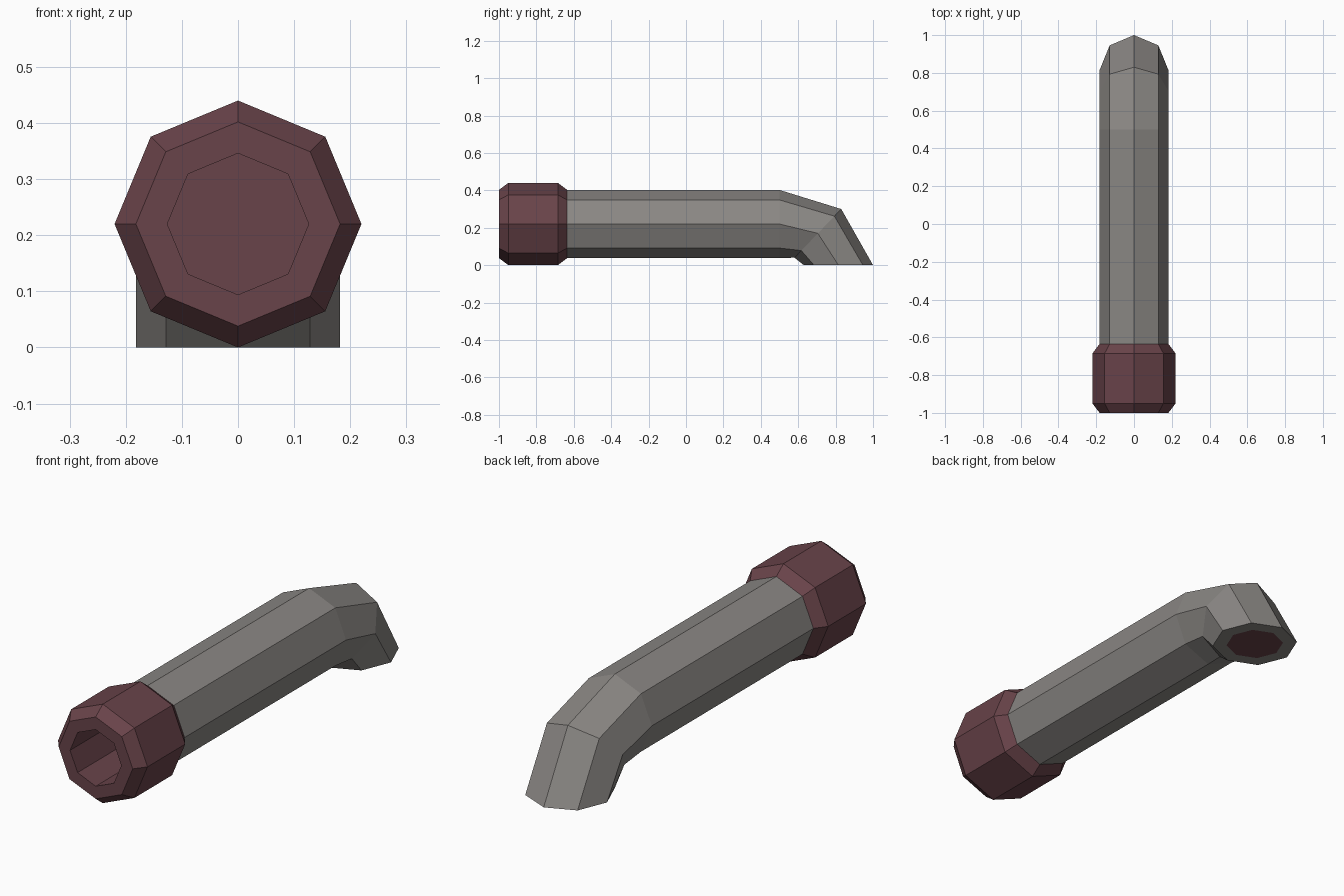
import bpy, bmesh
from math import sin, cos, pi
from mathutils import Vector

cube = bpy.data.objects.get("Cube")
if cube:
    bpy.data.objects.remove(cube, do_unlink=True)

SIDES = 8
AXIS_Z = 0.22


def material(name, rgb):
    m = bpy.data.materials.new(name)
    m.use_nodes = True
    m.diffuse_color = (*rgb, 1)
    m.node_tree.nodes["Principled BSDF"].inputs["Base Color"].default_value = (*rgb, 1)
    return m


grey = material("warm grey", (0.255, 0.242, 0.23))
maroon = material("dark maroon", (0.14, 0.056, 0.067))


def ring(y, z, half_width, tilt):
    """Octagon centred at (0, y, z); tilt is the offset from centre to its top corner."""
    return [Vector((half_width * sin(a), y + tilt[0] * cos(a), z + tilt[1] * cos(a)))
            for a in (2 * pi * i / SIDES for i in range(SIDES))]


def upright(y, radius):
    return ring(y, AXIS_Z, radius, (0, radius))


def loft(name, rings, mats, cap_start=False, cap_end=False, end_material=0):
    """Skin a run of octagons, with optional caps on the first and last."""
    bm = bmesh.new()
    loops = [[bm.verts.new(p) for p in r] for r in rings]
    for a, b in zip(loops, loops[1:]):
        for i in range(SIDES):
            j = (i + 1) % SIDES
            bm.faces.new((a[i], a[j], b[j], b[i]))
    if cap_start:
        bm.faces.new(loops[0])
    if cap_end:
        bm.faces.new(loops[-1][::-1]).material_index = end_material
    bmesh.ops.recalc_face_normals(bm, faces=bm.faces)
    mesh = bpy.data.meshes.new(name)
    bm.to_mesh(mesh)
    bm.free()
    for m in mats:
        mesh.materials.append(m)
    obj = bpy.data.objects.new(name, mesh)
    bpy.context.collection.objects.link(obj)
    return obj


# Straight pipe, mitred elbow, flat mouth with a dark inset
R = 0.182
mouth_y = 0.815
loft("bent_pipe", [
    upright(-0.64, R),
    upright(0.5, R),
    ring(0.705, 0.17, R, (0.125, 0.13)),
    ring(mouth_y, 0, R, (0.185, 0)),
    ring(mouth_y, 0, R * 0.67, (0.185 * 0.67, 0)),
], [grey, maroon], cap_start=True, cap_end=True, end_material=1)

# Bevelled collar whose front opens into a blind bore
loft("collar", [
    upright(-0.635, R),
    upright(-0.685, 0.22),
    upright(-0.95, 0.22),
    upright(-1.0, R),
    upright(-1.0, 0.126),
    upright(-0.65, 0.126),
], [maroon], cap_start=True, cap_end=True)
